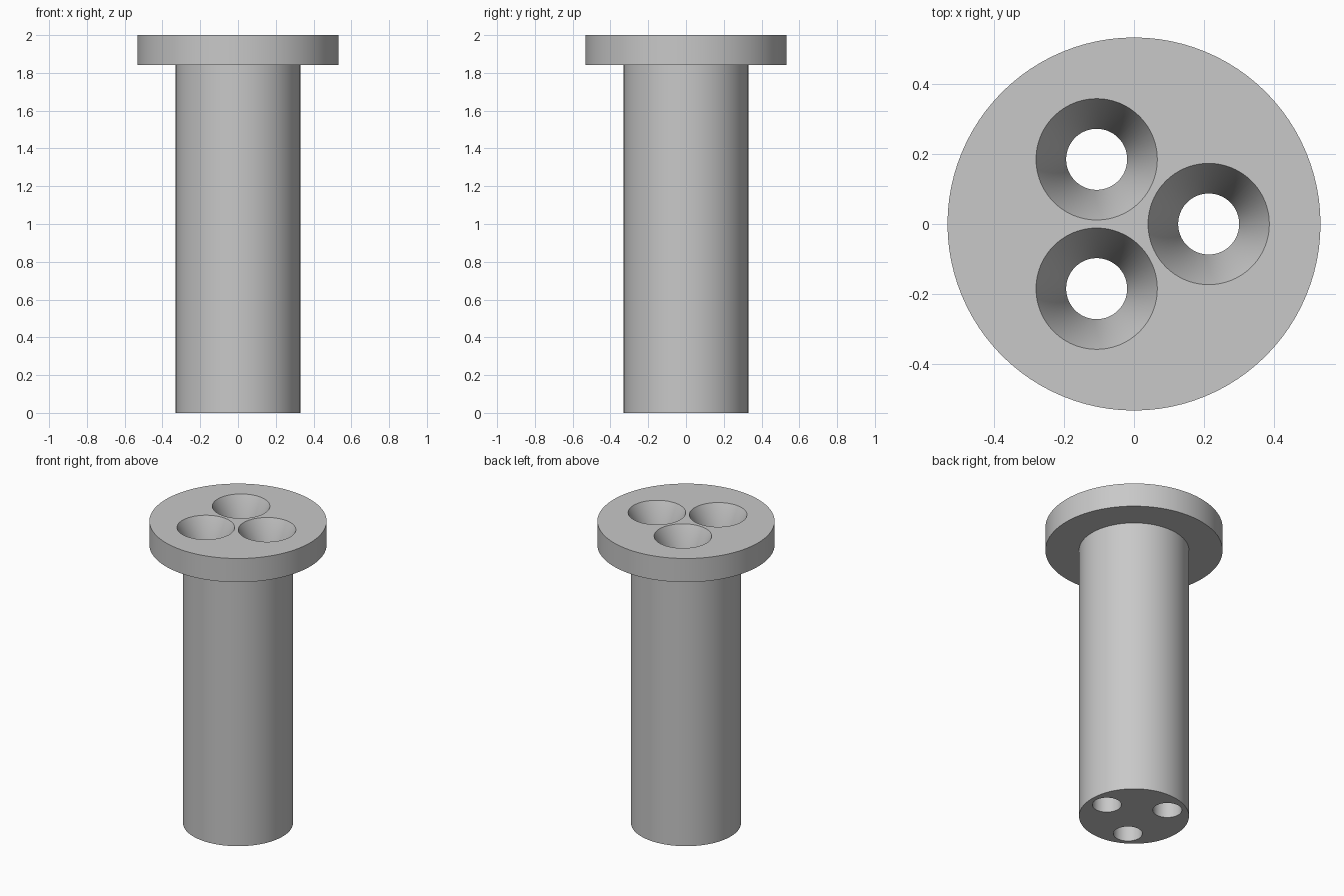
import bpy
import bmesh
import math
from mathutils import Matrix, Vector

cube = bpy.data.objects.get("Cube")
if cube:
    bpy.data.objects.remove(cube, do_unlink=True)

SEGMENTS = 96
HEIGHT = 2.0
FLANGE_BOTTOM = 1.843
FLANGE_RADIUS = 0.532
SHAFT_RADIUS = 0.33
HOLE_OFFSET = 0.213
HOLE_RADIUS = 0.087
MOUTH_RADIUS = 0.173
FUNNEL_DEPTH = 0.19
OVERSHOOT = 0.05

grey = bpy.data.materials.new("plain grey")
grey.use_nodes = True
colour = (0.58, 0.58, 0.58, 1.0)
grey.diffuse_color = colour
grey.node_tree.nodes["Principled BSDF"].inputs["Base Color"].default_value = colour


def turned_solid(name, profile, centre=(0, 0)):
    """Closed solid of revolution from (radius, z) points, bottom to top."""
    bm = bmesh.new()
    rings = []
    for radius, z in profile:
        ring = bmesh.ops.create_circle(
            bm, segments=SEGMENTS, radius=radius,
            matrix=Matrix.Translation(Vector((*centre, z))))["verts"]
        rings.append(ring)
    for low, high in zip(rings, rings[1:]):
        for i in range(SEGMENTS):
            j = (i + 1) % SEGMENTS
            bm.faces.new((low[i], low[j], high[j], high[i]))
    bm.faces.new(rings[0])
    bm.faces.new(rings[-1])
    bmesh.ops.recalc_face_normals(bm, faces=bm.faces)
    mesh = bpy.data.meshes.new(name)
    bm.to_mesh(mesh)
    bm.free()
    mesh.materials.append(grey)
    obj = bpy.data.objects.new(name, mesh)
    bpy.context.collection.objects.link(obj)
    return obj


# Shaft with its flange, turned in one piece
body = turned_solid("flanged_shaft", [
    (SHAFT_RADIUS, 0), (SHAFT_RADIUS, FLANGE_BOTTOM),
    (FLANGE_RADIUS, FLANGE_BOTTOM), (FLANGE_RADIUS, HEIGHT)])

# Three through holes with funnel mouths, evenly spaced about the axis
slope = (MOUTH_RADIUS - HOLE_RADIUS) / FUNNEL_DEPTH
cutters = []
for k in range(3):
    angle = math.tau * k / 3
    centre = (HOLE_OFFSET * math.cos(angle), HOLE_OFFSET * math.sin(angle))
    cutter = turned_solid("hole_cutter", [
        (HOLE_RADIUS, -OVERSHOOT), (HOLE_RADIUS, HEIGHT - FUNNEL_DEPTH),
        (MOUTH_RADIUS, HEIGHT),
        (MOUTH_RADIUS + slope * 0.004, HEIGHT + 0.004)], centre)
    cutter.hide_render = True
    cut = body.modifiers.new("hole", "BOOLEAN")
    cut.operation = "DIFFERENCE"
    cut.solver = "EXACT"
    cut.object = cutter
    cutters.append(cutter)

# Bake the cuts and discard the cutters
bpy.context.view_layer.update()
graph = bpy.context.evaluated_depsgraph_get()
finished = bpy.data.meshes.new_from_object(body.evaluated_get(graph))
body.modifiers.clear()
body.data = finished
for cutter in cutters:
    bpy.data.objects.remove(cutter, do_unlink=True)

# Smooth round walls, crisp rims
bpy.ops.object.select_all(action="DESELECT")
body.select_set(True)
bpy.context.view_layer.objects.active = body
bpy.ops.object.shade_smooth_by_angle(angle=math.radians(30))
